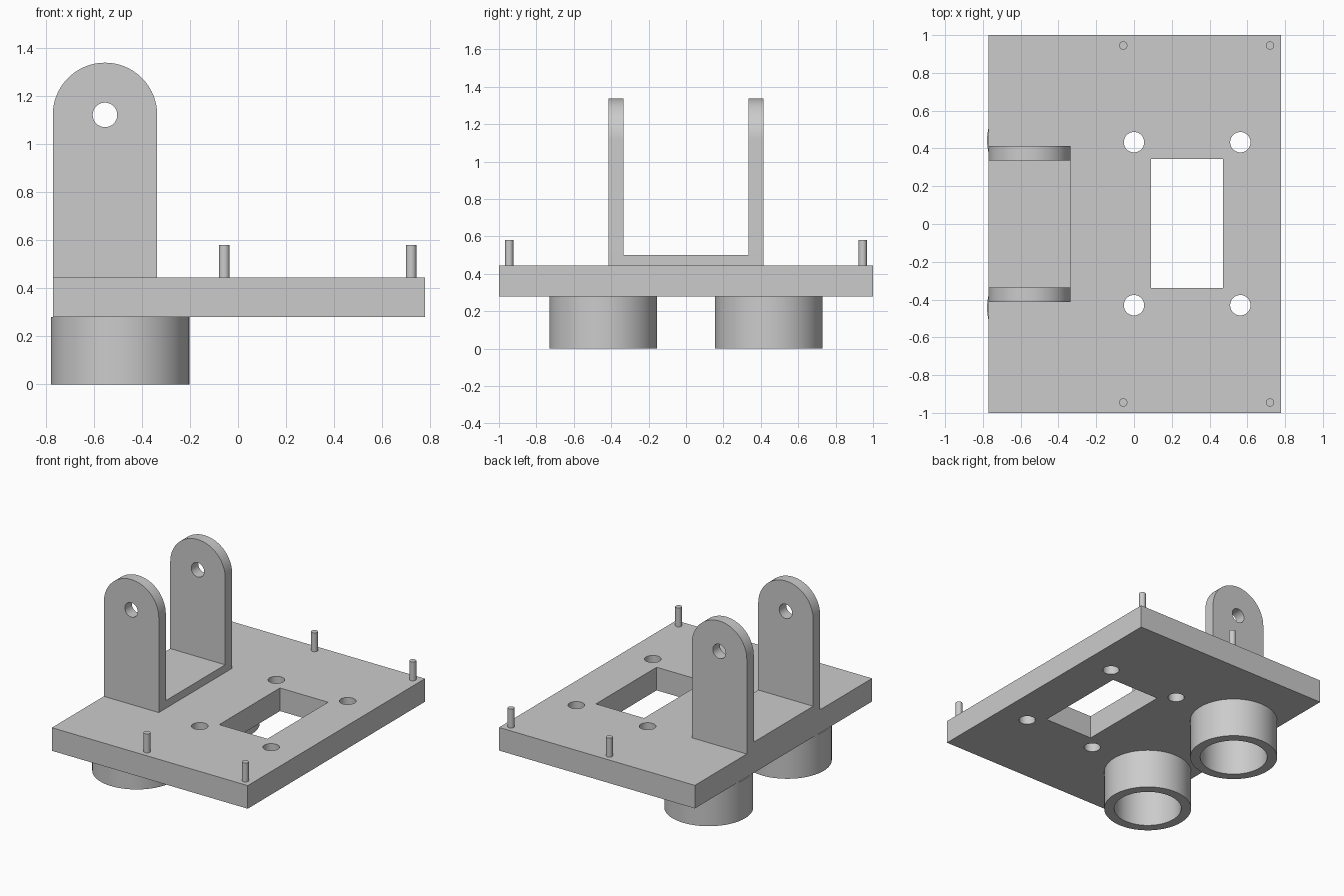
import bpy, bmesh
from math import sin, cos, pi, radians
from mathutils import Matrix

cube = bpy.data.objects.get("Cube")
if cube:
    bpy.data.objects.remove(cube, do_unlink=True)

GREY = (0.6, 0.6, 0.6, 1.0)
grey = bpy.data.materials.new("plain grey")
grey.use_nodes = True
grey.diffuse_color = GREY
grey.node_tree.nodes["Principled BSDF"].inputs["Base Color"].default_value = GREY


def arc(cx, cy, r, start=0.0, end=2 * pi, n=48):
    closed = abs(end - start - 2 * pi) < 0.001
    count = n if closed else n + 1
    steps = [start + (end - start) * i / n for i in range(count)]
    return [(cx + r * cos(a), cy + r * sin(a)) for a in steps]


def rect(x0, x1, y0, y1):
    return [(x0, y0), (x1, y0), (x1, y1), (x0, y1)]


def extrude(name, loops, low, high, upright=False):
    """Fill an outline with its holes and extrude it; upright profiles lie in x and z."""
    curve = bpy.data.curves.new(name + "_profile", 'CURVE')
    curve.dimensions = '2D'
    curve.fill_mode = 'BOTH'
    curve.extrude = (high - low) / 2
    for loop in loops:
        spline = curve.splines.new('POLY')
        spline.points.add(len(loop) - 1)
        for point, (x, y) in zip(spline.points, loop):
            point.co = (x, y, 0, 1)
        spline.use_cyclic_u = True
    helper = bpy.data.objects.new(name + "_profile", curve)
    bpy.context.collection.objects.link(helper)
    bpy.context.view_layer.update()
    evaluated = helper.evaluated_get(bpy.context.evaluated_depsgraph_get())
    mesh = bpy.data.meshes.new_from_object(evaluated)
    bpy.data.objects.remove(helper, do_unlink=True)
    bpy.data.curves.remove(curve)

    middle = (low + high) / 2
    if upright:
        move = Matrix.Translation((0, middle, 0)) @ Matrix.Rotation(pi / 2, 4, 'X')
    else:
        move = Matrix.Translation((0, 0, middle))
    bm = bmesh.new()
    bm.from_mesh(mesh)
    bmesh.ops.remove_doubles(bm, verts=bm.verts, dist=0.0001)
    bmesh.ops.transform(bm, matrix=move, verts=bm.verts)
    bmesh.ops.recalc_face_normals(bm, faces=bm.faces)
    bm.to_mesh(mesh)
    bm.free()

    mesh.name = name
    mesh.materials.clear()
    mesh.materials.append(grey)
    obj = bpy.data.objects.new(name, mesh)
    bpy.context.collection.objects.link(obj)
    bpy.ops.object.select_all(action='DESELECT')
    obj.select_set(True)
    bpy.context.view_layer.objects.active = obj
    bpy.ops.object.shade_smooth_by_angle(angle=radians(30))
    return obj


BASE, TOP = 0.28, 0.445
LEFT, RIGHT = -0.77, 0.777

# Base plate with a rectangular window and four bolt holes
holes = [arc(x, y, 0.054) for x in (0.0, 0.563) for y in (-0.43, 0.433)]
window = rect(0.09, 0.47, -0.34, 0.345)
extrude("base_plate", [rect(LEFT, RIGHT, -1, 1), window] + holes, BASE, TOP)

# Bracket floor
BRACKET_EDGE = -0.336
extrude("bracket_floor", [rect(LEFT, BRACKET_EDGE, -0.335, 0.335)], TOP, 0.5)

# Round-topped bracket cheeks with pivot holes
centre, radius, pivot = (LEFT + BRACKET_EDGE) / 2, (BRACKET_EDGE - LEFT) / 2, 1.12
outline = [(LEFT, TOP), (BRACKET_EDGE, TOP)] + arc(centre, pivot, radius, 0, pi)
for side, low in (("front", -0.414), ("back", 0.335)):
    extrude(side + "_cheek", [outline, arc(centre, pivot, 0.051)],
            low, low + 0.079, upright=True)

for side, s in (("front", -1), ("back", 1)):
    # Hollow round sockets under the plate
    y = s * 0.443
    extrude(side + "_socket", [arc(-0.49, y, 0.288, n=64), arc(-0.49, y, 0.222, n=64)],
            0, BASE)
    # Thin locating pins
    for end, x in (("inner", -0.057), ("outer", 0.72)):
        extrude(side + "_" + end + "_pin", [arc(x, s * 0.945, 0.022, n=24)], TOP, 0.58)
